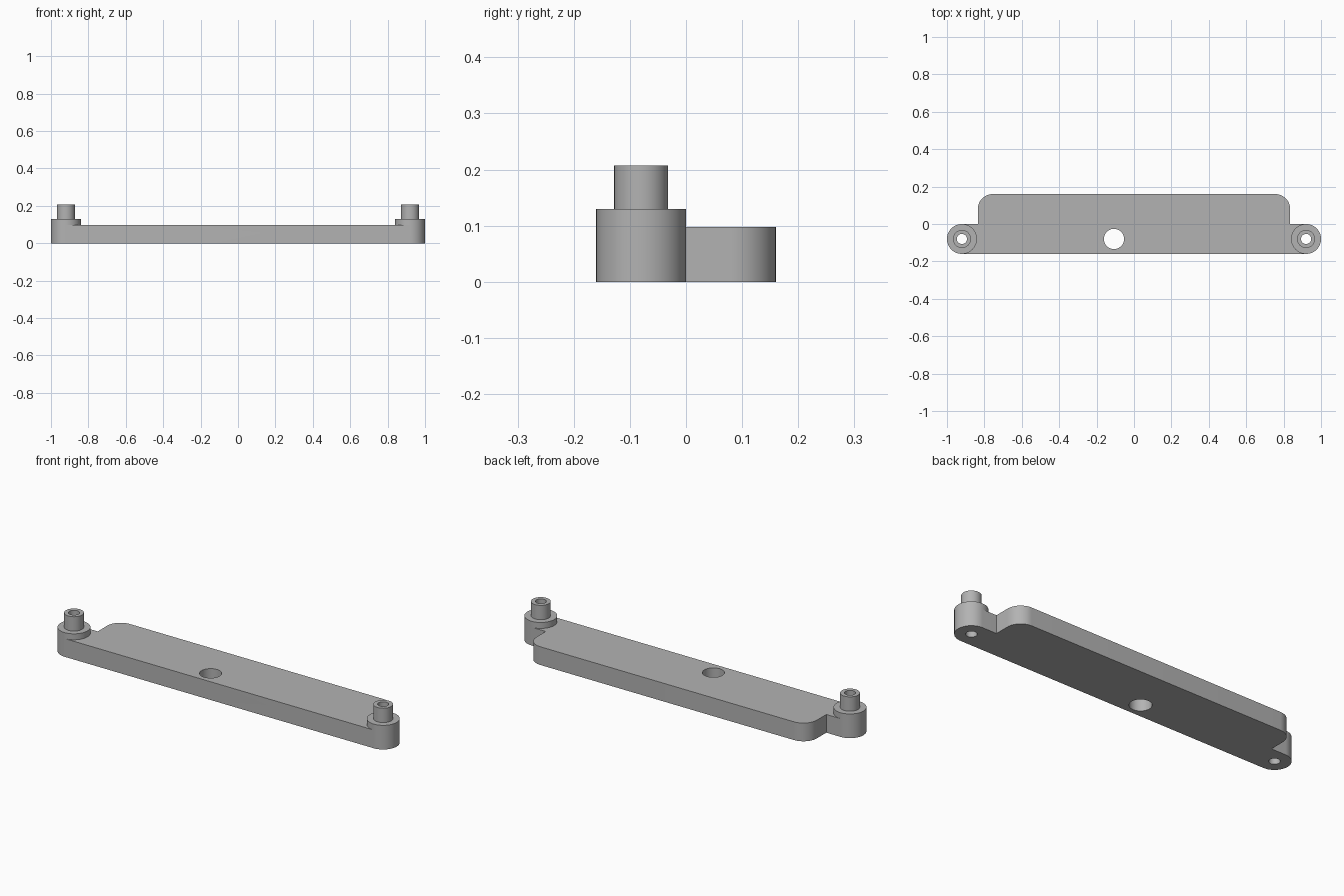
import bpy, bmesh
from math import radians, sin, cos, pi

if "Cube" in bpy.data.objects:
    bpy.data.objects.remove(bpy.data.objects["Cube"], do_unlink=True)

BOSS_X, BOSS_Y, BOSS_R = 0.92, -0.08, 0.08
PLATE_H, BOSS_H, PEG_H = 0.098, 0.13, 0.207
SEGMENTS = 64

grey = bpy.data.materials.new("mid grey")
grey.use_nodes = True
grey.diffuse_color = (0.45, 0.45, 0.45, 1)
grey.node_tree.nodes["Principled BSDF"].inputs["Base Color"].default_value = grey.diffuse_color


def make_object(name, bm):
    bmesh.ops.recalc_face_normals(bm, faces=bm.faces[:])
    mesh = bpy.data.meshes.new(name)
    bm.to_mesh(mesh)
    bm.free()
    mesh.materials.append(grey)
    obj = bpy.data.objects.new(name, mesh)
    bpy.context.collection.objects.link(obj)
    return obj


def prism(name, outline, height):
    bm = bmesh.new()
    face = bm.faces.new([bm.verts.new((x, y, 0)) for x, y in outline])
    top = bmesh.ops.extrude_face_region(bm, geom=[face])["geom"]
    bmesh.ops.translate(bm, vec=(0, 0, height),
                        verts=[v for v in top if isinstance(v, bmesh.types.BMVert)])
    return make_object(name, bm)


def lathe(name, x, y, profile):
    """Revolve (radius, z) steps into a closed solid."""
    bm = bmesh.new()
    rings = [[bm.verts.new((x + r * cos(2 * pi * i / SEGMENTS),
                            y + r * sin(2 * pi * i / SEGMENTS), z))
              for i in range(SEGMENTS)] for r, z in profile]
    for a, b in zip(rings, rings[1:]):
        for i in range(SEGMENTS):
            j = (i + 1) % SEGMENTS
            bm.faces.new((a[i], a[j], b[j], b[i]))
    bm.faces.new(rings[0])
    bm.faces.new(rings[-1])
    return make_object(name, bm)


def combine(target, tool, operation):
    mod = target.modifiers.new(operation, 'BOOLEAN')
    mod.operation, mod.solver, mod.object = operation, 'EXACT', tool
    bpy.context.view_layer.objects.active = target
    bpy.ops.object.modifier_apply(modifier=mod.name)
    bpy.data.objects.remove(tool, do_unlink=True)


# Plate: long front strip with a shorter, round-cornered rear section
corner = 0.08
right = [(BOSS_X, -0.16), (BOSS_X, 0), (0.835, 0)]
right += [(0.835 - corner + corner * cos(t * pi / 32), 0.16 - corner + corner * sin(t * pi / 32))
          for t in range(17)]
bracket = prism("mounting_bar", right + [(-x, y) for x, y in reversed(right)], PLATE_H)

# Stepped bosses with locating pegs at both ends
for side in (-1, 1):
    boss = lathe("boss", side * BOSS_X, BOSS_Y,
                 [(BOSS_R, 0), (BOSS_R, BOSS_H), (0.048, BOSS_H), (0.048, PEG_H)])
    combine(bracket, boss, 'UNION')

# Through holes: peg bores and the larger off-centre hole
for x, radius in ((-BOSS_X, 0.027), (BOSS_X, 0.027), (-0.107, 0.054)):
    cutter = lathe("hole_cutter", x, BOSS_Y, [(radius, -0.1), (radius, 0.3)])
    cutter.hide_render = True
    combine(bracket, cutter, 'DIFFERENCE')

bpy.ops.object.select_all(action='DESELECT')
bracket.select_set(True)
bpy.context.view_layer.objects.active = bracket
bpy.ops.object.shade_smooth_by_angle(angle=radians(30))
